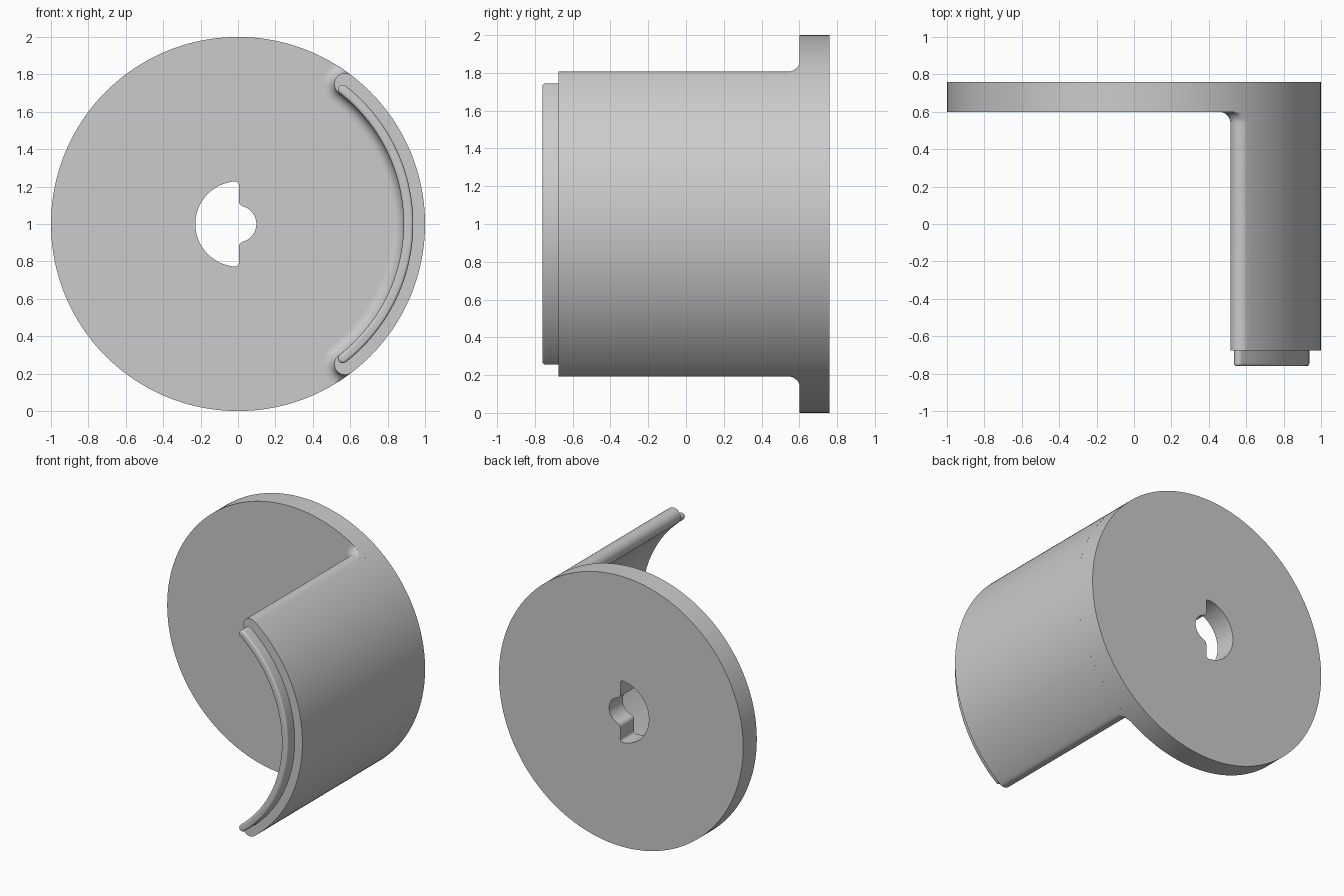
import bpy
import bmesh
from math import sin, cos, pi, radians, hypot, atan2, sqrt

cube = bpy.data.objects.get("Cube")
if cube:
    bpy.data.objects.remove(cube, do_unlink=True)

grey = bpy.data.materials.new("plain grey")
grey.use_nodes = True
colour = (0.6, 0.6, 0.6, 1)
grey.diffuse_color = colour
grey.node_tree.nodes["Principled BSDF"].inputs["Base Color"].default_value = colour

RADIUS, DISC_FRONT, DISC_BACK = 1.0, 0.6, 0.76


def arc(cx, cz, r, start, end, steps):
    """Points on an arc in the x-z plane, ends included."""
    angles = [start + (end - start) * i / steps for i in range(steps + 1)]
    return [(cx + r * cos(a), cz + r * sin(a)) for a in angles]


def finish(bm, name):
    bmesh.ops.recalc_face_normals(bm, faces=bm.faces[:])
    mesh = bpy.data.meshes.new(name)
    bm.to_mesh(mesh)
    bm.free()
    mesh.materials.append(grey)
    obj = bpy.data.objects.new(name, mesh)
    bpy.context.collection.objects.link(obj)
    bpy.ops.object.select_all(action='DESELECT')
    obj.select_set(True)
    bpy.context.view_layer.objects.active = obj
    bpy.ops.object.shade_smooth_by_angle(angle=radians(35))


def add_ring(bm, points, y):
    return [bm.verts.new((x, y, z + RADIUS)) for x, z in points]


def keyhole():
    """Half disc with rounded corners, joined to a smaller round bump."""
    big, bump, flat, corner, fillet = 0.228, 0.098, 0.005, 0.02, 0.03
    fx = flat + fillet
    fz = sqrt((bump + fillet) ** 2 - fx ** 2)
    cx = flat - corner
    cz = sqrt((big - corner) ** 2 - cx ** 2)
    fa, ca = atan2(fz, fx), atan2(cz, cx)
    upper = arc(0, 0, bump, 0, fa, 12)
    upper += arc(fx, fz, fillet, fa + pi, pi, 8)[1:]
    upper += arc(cx, cz, corner, 0, ca, 8)
    upper += arc(0, 0, big, ca, pi, 24)[1:]
    return upper + [(x, -z) for x, z in upper[-2:0:-1]]


def crescent(r_in, r_out, half_angle, offset):
    """Curved slot with round ends, grown by offset but kept inside the disc."""
    mid, cap = (r_in + r_out) / 2, (r_out - r_in) / 2 + offset
    a = half_angle
    ex, ez = mid * cos(a), mid * sin(a)
    pts = arc(0, 0, mid + cap, -a, a, 64)
    pts += arc(ex, ez, cap, a, a + pi, 16)[1:]
    pts += arc(0, 0, mid - cap, a, -a, 64)[1:]
    pts += arc(ex, -ez, cap, pi - a, 2 * pi - a, 16)[1:-1]
    result = []
    for x, z in pts:
        k = min(1, RADIUS / hypot(x, z))
        result.append((x * k, z * k))
    return result


def loft_crescent(name, r_in, r_out, half_angle, sections):
    """Skin (y, offset) sections from back to front, closing the front."""
    bm = bmesh.new()
    rings = [add_ring(bm, crescent(r_in, r_out, half_angle, d), y) for y, d in sections]
    for r0, r1 in zip(rings, rings[1:]):
        for i in range(len(r0)):
            bm.faces.new((r0[i - 1], r0[i], r1[i], r1[i - 1]))
    bm.faces.new(rings[-1])
    finish(bm, name)


# Round base disc with the shaped centre hole
bm = bmesh.new()
for outline in (arc(0, 0, RADIUS, 0, 2 * pi, 160)[:-1], keyhole()):
    ring = add_ring(bm, outline, DISC_FRONT)
    for i in range(len(ring)):
        bm.edges.new((ring[i - 1], ring[i]))
bmesh.ops.triangle_fill(bm, use_beauty=True, edges=bm.edges[:])
extruded = bmesh.ops.extrude_face_region(bm, geom=bm.faces[:], use_keep_orig=True)
moved = [v for v in extruded["geom"] if isinstance(v, bmesh.types.BMVert)]
bmesh.ops.translate(bm, verts=moved, vec=(0, DISC_BACK - DISC_FRONT, 0))
finish(bm, "base_disc")

# Curved side wall, flaring into the disc with a fillet
f = 0.06
flare = [(DISC_FRONT - f * (1 - cos(t)), f * (1 - sin(t)))
         for t in [i * pi / 16 for i in range(9)]]
WALL_FRONT = -0.675
loft_crescent("curved_wall", 0.885, RADIUS, radians(52.6), flare + [(WALL_FRONT, 0)])

# Thin lip on the wall's front edge, with a rounded rim
LIP_FRONT, b = -0.76, 0.015
rim = [(LIP_FRONT + b * (1 - sin(t)), -b * (1 - cos(t)))
       for t in [i * pi / 12 for i in range(7)]]
loft_crescent("front_lip", 0.885, 0.937, radians(52), [(WALL_FRONT, 0)] + rim)
